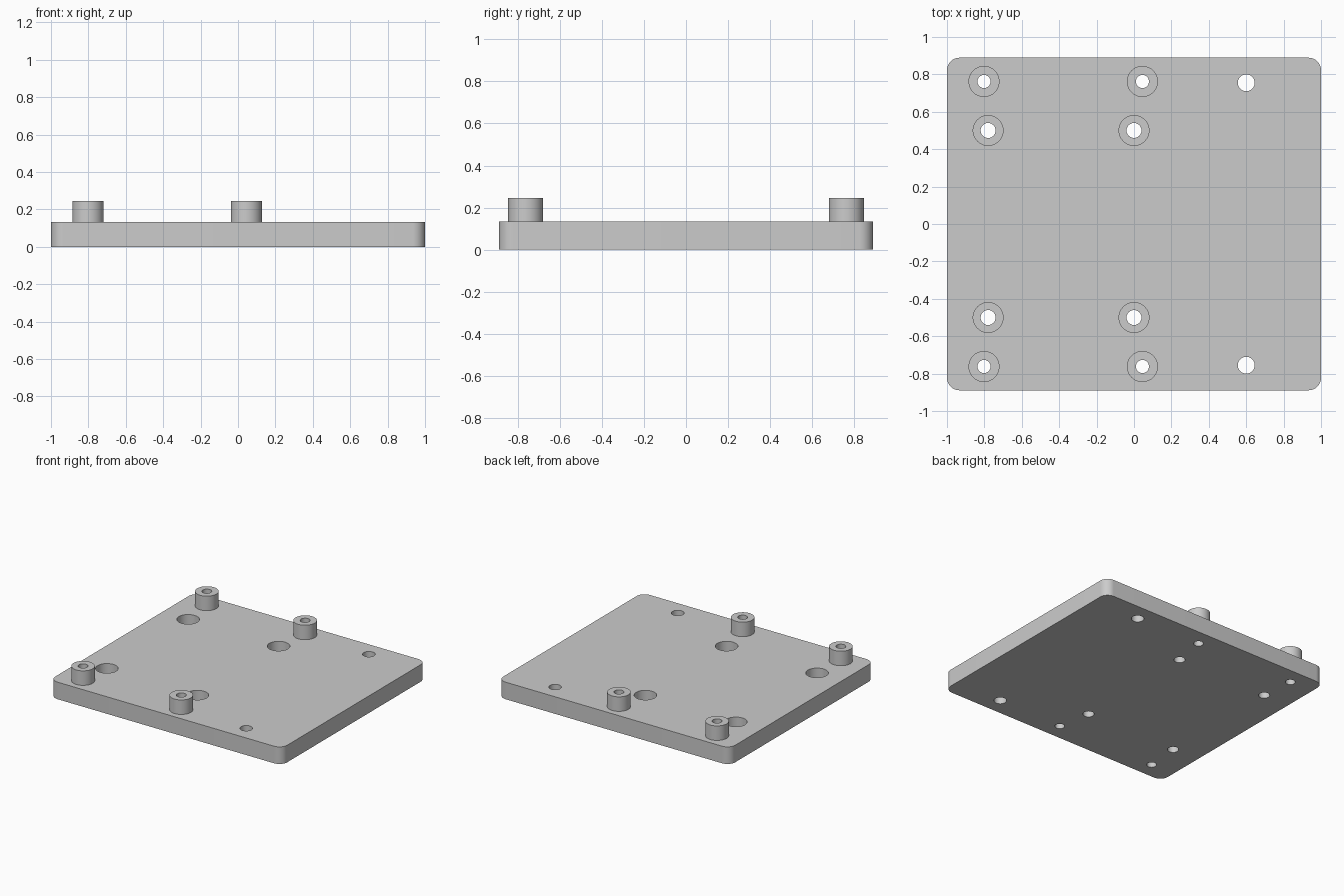
import bpy
import bmesh
from math import cos, sin, pi

cube = bpy.data.objects.get("Cube")
if cube:
    bpy.data.objects.remove(cube, do_unlink=True)

HALF_X, HALF_Y, CORNER = 1.0, 0.889, 0.067
PLATE_TOP, POST_TOP, BORE_FLOOR = 0.133, 0.246, 0.05

grey = bpy.data.materials.new("plain_grey")
grey.use_nodes = True
colour = (0.6, 0.6, 0.6, 1)
grey.diffuse_color = colour
grey.node_tree.nodes["Principled BSDF"].inputs["Base Color"].default_value = colour


def arc(cx, cy, r, start, sweep, n):
    return [(cx + r * cos(start + sweep * i / n), cy + r * sin(start + sweep * i / n))
            for i in range(n + 1)]


def prism(name, outline, z0, z1):
    """Closed solid raised from a flat outline."""
    bm = bmesh.new()
    face = bm.faces.new([bm.verts.new((x, y, z0)) for x, y in outline])
    top = bmesh.ops.extrude_face_region(bm, geom=[face])["geom"]
    bmesh.ops.translate(bm, vec=(0, 0, z1 - z0),
                        verts=[v for v in top if isinstance(v, bmesh.types.BMVert)])
    bmesh.ops.recalc_face_normals(bm, faces=bm.faces)
    mesh = bpy.data.meshes.new(name)
    bm.to_mesh(mesh)
    bm.free()
    mesh.materials.append(grey)
    obj = bpy.data.objects.new(name, mesh)
    bpy.context.collection.objects.link(obj)
    return obj


def cylinder(name, x, y, r, z0, z1):
    return prism(name, arc(x, y, r, 0, 2 * pi, 48)[:-1], z0, z1)


def combine(target, tool, operation):
    mod = target.modifiers.new(operation, "BOOLEAN")
    mod.operation, mod.object, mod.solver = operation, tool, "EXACT"
    bpy.context.view_layer.objects.active = target
    bpy.ops.object.modifier_apply(modifier=mod.name)
    bpy.data.objects.remove(tool, do_unlink=True)


# Base plate with rounded corners
outline = []
for i, (sx, sy) in enumerate([(1, 1), (-1, 1), (-1, -1), (1, -1)]):
    outline += arc(sx * (HALF_X - CORNER), sy * (HALF_Y - CORNER), CORNER, i * pi / 2, pi / 2, 10)
plate = prism("mounting_plate", outline, 0, PLATE_TOP)

for side in (1, -1):
    # Raised posts, drilled right through the plate
    for x in (-0.802, 0.045):
        y = side * 0.762
        combine(plate, cylinder("post", x, y, 0.083, 0.06, POST_TOP), "UNION")
        combine(plate, cylinder("post_hole", x, y, 0.035, -0.1, 0.4), "DIFFERENCE")
    # Countersunk screw holes
    for x in (-0.78, 0):
        y = side * 0.5
        combine(plate, cylinder("bore", x, y, 0.08, BORE_FLOOR, 0.2), "DIFFERENCE")
        combine(plate, cylinder("screw_hole", x, y, 0.04, -0.1, 0.2), "DIFFERENCE")
    # Plain through holes
    combine(plate, cylinder("through_hole", 0.6, side * 0.755, 0.045, -0.1, 0.2), "DIFFERENCE")

bpy.ops.object.select_all(action="DESELECT")
plate.select_set(True)
bpy.context.view_layer.objects.active = plate
bpy.ops.object.shade_smooth_by_angle(angle=pi / 6)
